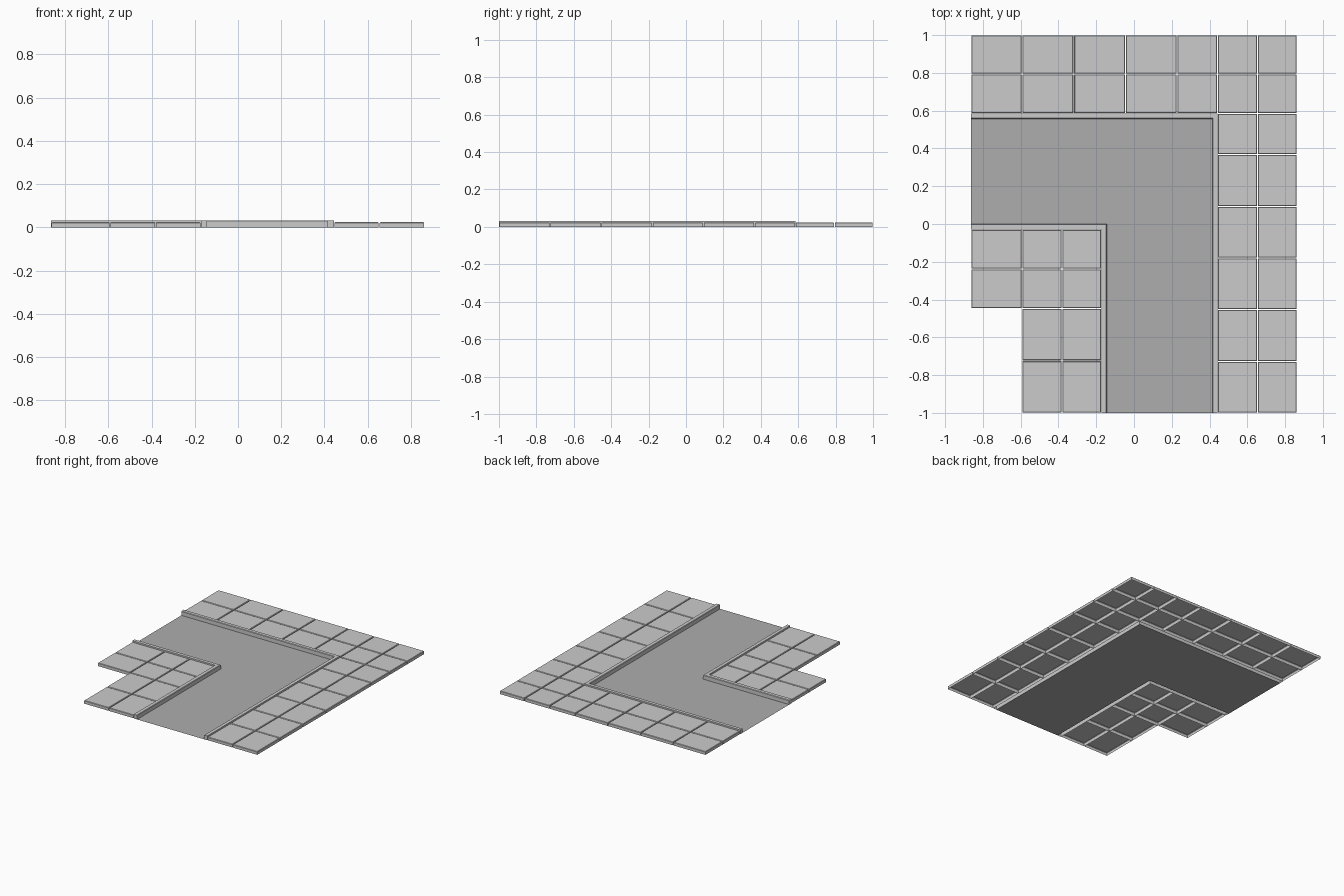
import bpy, bmesh

if "Cube" in bpy.data.objects:
    bpy.data.objects.remove(bpy.data.objects["Cube"])

X0, X1, Y0, Y1 = -0.864, 0.862, -1.0, 1.0
TILE_H, CURB_H = 0.024, 0.032


def finish(name, bm):
    me = bpy.data.meshes.new(name)
    bm.to_mesh(me)
    bm.free()
    ob = bpy.data.objects.new(name, me)
    bpy.context.collection.objects.link(ob)
    return ob


def tile(bm, xa, xb, ya, yb, gap=0.0025, ch=0.003):
    """Paving slab: chamfered top, open underneath."""
    rings = []
    for inset, z in ((gap, 0), (gap, TILE_H - ch), (gap + ch, TILE_H)):
        rings.append([bm.verts.new((x, y, z)) for x, y in (
            (xa + inset, ya + inset), (xb - inset, ya + inset),
            (xb - inset, yb - inset), (xa + inset, yb - inset))])
    for lo, hi in zip(rings, rings[1:]):
        for i in range(4):
            j = (i + 1) % 4
            bm.faces.new((lo[i], lo[j], hi[j], hi[i]))
    bm.faces.new(rings[-1])


def paving(name, *grids):
    bm = bmesh.new()
    for xs, ys in grids:
        for xa, xb in zip(xs, xs[1:]):
            for ya, yb in zip(ys, ys[1:]):
                tile(bm, xa, xb, ya, yb)
    return finish(name, bm)


def curb(name, road_side, tile_side):
    """Mitred L-shaped curb, open underneath, with a slim chamfer to the road."""
    bm = bmesh.new()
    c = 0.12  # share of the width taken by the chamfer
    rows = []
    for a, b in zip(road_side, tile_side):
        m = (a[0] + (b[0] - a[0]) * c, a[1] + (b[1] - a[1]) * c)
        rows.append([bm.verts.new(p) for p in (
            (*a, 0), (*a, CURB_H - 0.003), (*m, CURB_H), (*b, CURB_H), (*b, 0))])
    for r, s in zip(rows, rows[1:]):
        for i in range(4):
            bm.faces.new((r[i], s[i], s[i + 1], r[i + 1]))
    bm.faces.new(rows[0])
    bm.faces.new(rows[-1][::-1])
    bmesh.ops.recalc_face_normals(bm, faces=bm.faces)
    if max(bm.faces, key=lambda f: f.calc_center_median().z).normal.z < 0:
        bmesh.ops.reverse_faces(bm, faces=bm.faces)
    return finish(name, bm)


# Outer pavement: back strip including corner, then right strip
back_x = [X0, -0.592, -0.319, -0.046, 0.227, 0.443, 0.653, X1]
right_y = [Y0, -0.727, -0.453, -0.180, 0.093, 0.367, 0.585]
paving("outer_pavement",
       (back_x, [0.585, 0.793, Y1]),
       ([0.443, 0.653, X1], right_y))

# Inner pavement: corner and side strip, then front strip
paving("inner_pavement",
       ([X0, -0.592, -0.382, -0.172], [-0.447, -0.238, -0.029]),
       ([-0.592, -0.382, -0.172], [Y0, -0.724, -0.447]))

# Curbs along both sides of the road
curb("outer_curb", [(X0, 0.557), (0.415, 0.557), (0.415, Y0)],
     [(X0, 0.585), (0.443, 0.585), (0.443, Y0)])
curb("inner_curb", [(X0, 0.0), (-0.144, 0.0), (-0.144, Y0)],
     [(X0, -0.029), (-0.172, -0.029), (-0.172, Y0)])

# Flat road surface
bm = bmesh.new()
outline = [(X0, 0.0), (-0.144, 0.0), (-0.144, Y0), (0.415, Y0), (0.415, 0.557), (X0, 0.557)]
bm.faces.new([bm.verts.new((x, y, 0)) for x, y in outline])
road = finish("road", bm)
mat = bpy.data.materials.new("asphalt")
mat.diffuse_color = (0.42, 0.42, 0.42, 1)
mat.use_nodes = True
mat.node_tree.nodes["Principled BSDF"].inputs["Base Color"].default_value = mat.diffuse_color
road.data.materials.append(mat)
